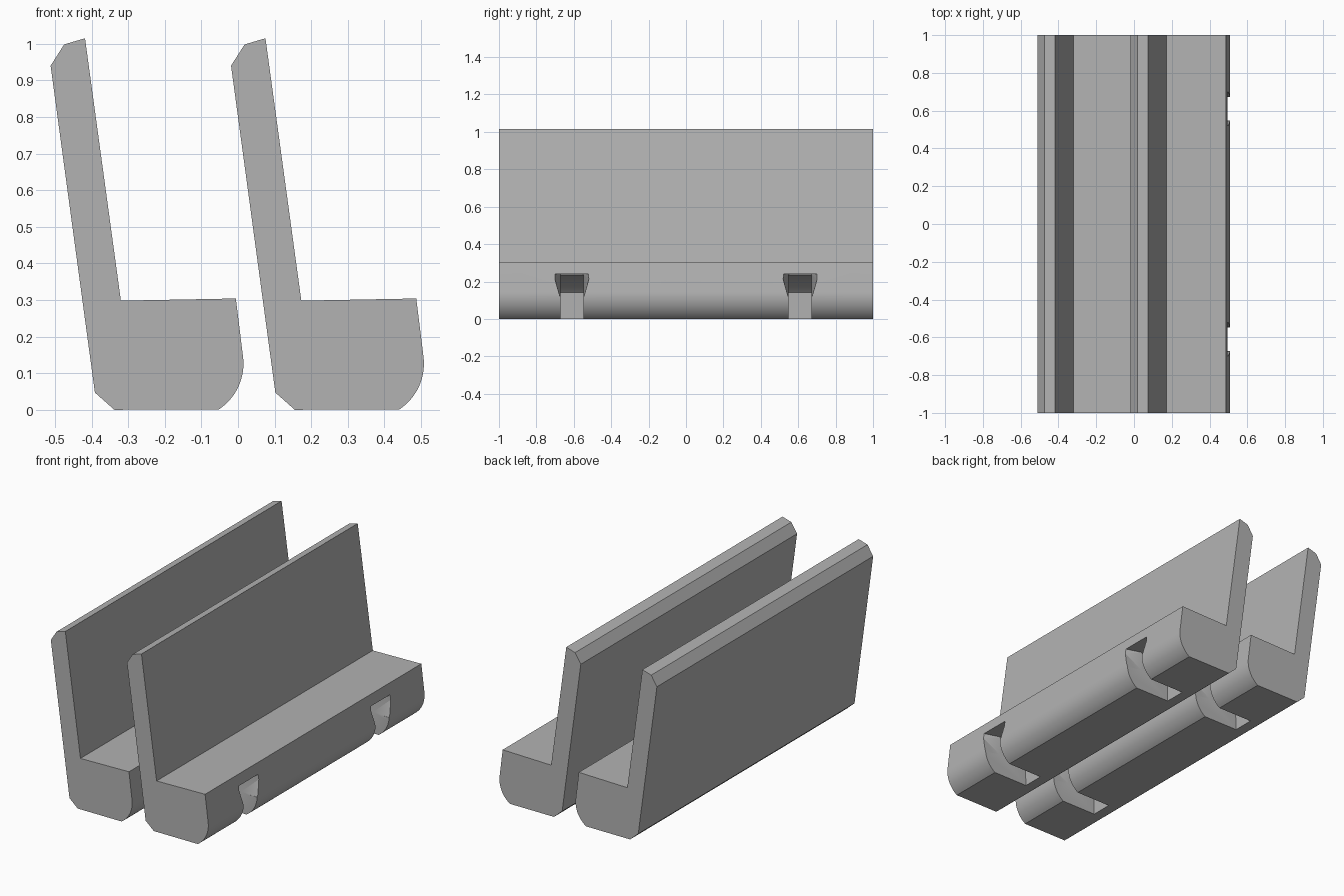
import bpy, bmesh, math

cube = bpy.data.objects.get("Cube")
if cube:
    bpy.data.objects.remove(cube, do_unlink=True)

grey = bpy.data.materials.new("light_grey")
grey.use_nodes = True
colour = (0.45, 0.45, 0.45, 1)
grey.diffuse_color = colour
grey.node_tree.nodes["Principled BSDF"].inputs["Base Color"].default_value = colour


def add_object(name, bm):
    bmesh.ops.recalc_face_normals(bm, faces=bm.faces)
    mesh = bpy.data.meshes.new(name)
    bm.to_mesh(mesh)
    bm.free()
    mesh.materials.append(grey)
    obj = bpy.data.objects.new(name, mesh)
    bpy.context.collection.objects.link(obj)
    return obj


def extrude_profile(name, points, y0, y1):
    """Solid made by sweeping an xz outline along y."""
    bm = bmesh.new()
    face = bm.faces.new([bm.verts.new((x, y0, z)) for x, z in points])
    swept = bmesh.ops.extrude_face_region(bm, geom=[face])["geom"]
    verts = [v for v in swept if isinstance(v, bmesh.types.BMVert)]
    bmesh.ops.translate(bm, verts=verts, vec=(0, y1 - y0, 0))
    return add_object(name, bm)


def flare(name, offset, y):
    """Wedge that widens the upper mouth of a slot."""
    bm = bmesh.new()
    for x, z, half in ((0.53, 0.24, 0.1), (0.53, 0.12, 0.065),
                       (0.40, 0.24, 0.06), (0.40, 0.12, 0.06)):
        for side in (-1, 1):
            bm.verts.new((x + offset, y + side * half, z))
    bmesh.ops.convex_hull(bm, input=bm.verts)
    return add_object(name, bm)


def cut(obj, cutter):
    mod = obj.modifiers.new("slot_cut", "BOOLEAN")
    mod.operation = "DIFFERENCE"
    mod.solver = "EXACT"
    mod.object = cutter
    cutter.hide_render = True
    cutter.hide_viewport = True
    cutter.display_type = "WIRE"


# Jaw outline: leaning back plate, seat and rounded lower front edge
jaw = [(0.155, 0), (0.102, 0.047), (-0.019, 0.94), (0.018, 0.998),
       (0.075, 1.015), (0.173, 0.298), (0.487, 0.304)]
for i in range(15):
    a = math.radians(8 - 65 * i / 14)
    jaw.append((0.358 + 0.15 * math.cos(a), max(0, 0.126 + 0.15 * math.sin(a))))

# Slot outline: upright inner wall, then a ceiling curving out to the front
slot = [(0.215, -0.05), (0.22, 0.14), (0.245, 0.165), (0.30, 0.203),
        (0.37, 0.23), (0.43, 0.24), (0.56, 0.24), (0.56, -0.05)]

for name, offset in (("left_jaw", 0), ("right_jaw", -0.493)):
    body = extrude_profile(name, [(x + offset, z) for x, z in jaw], -1, 1)
    for end, y in (("front", -0.61), ("back", 0.61)):
        shape = [(x + offset, z) for x, z in slot]
        cut(body, extrude_profile(f"{name}_{end}_slot", shape, y - 0.062, y + 0.062))
        cut(body, flare(f"{name}_{end}_slot_flare", offset, y))

    # Apply the cuts, then smooth only the rounded edge
    bpy.context.view_layer.update()
    graph = bpy.context.evaluated_depsgraph_get()
    finished = bpy.data.meshes.new_from_object(body.evaluated_get(graph))
    cutters = [m.object for m in body.modifiers]
    body.modifiers.clear()
    body.data = finished
    for cutter in cutters:
        bpy.data.objects.remove(cutter, do_unlink=True)
    bpy.ops.object.select_all(action="DESELECT")
    body.select_set(True)
    bpy.context.view_layer.objects.active = body
    bpy.ops.object.shade_smooth_by_angle(angle=math.radians(20))
